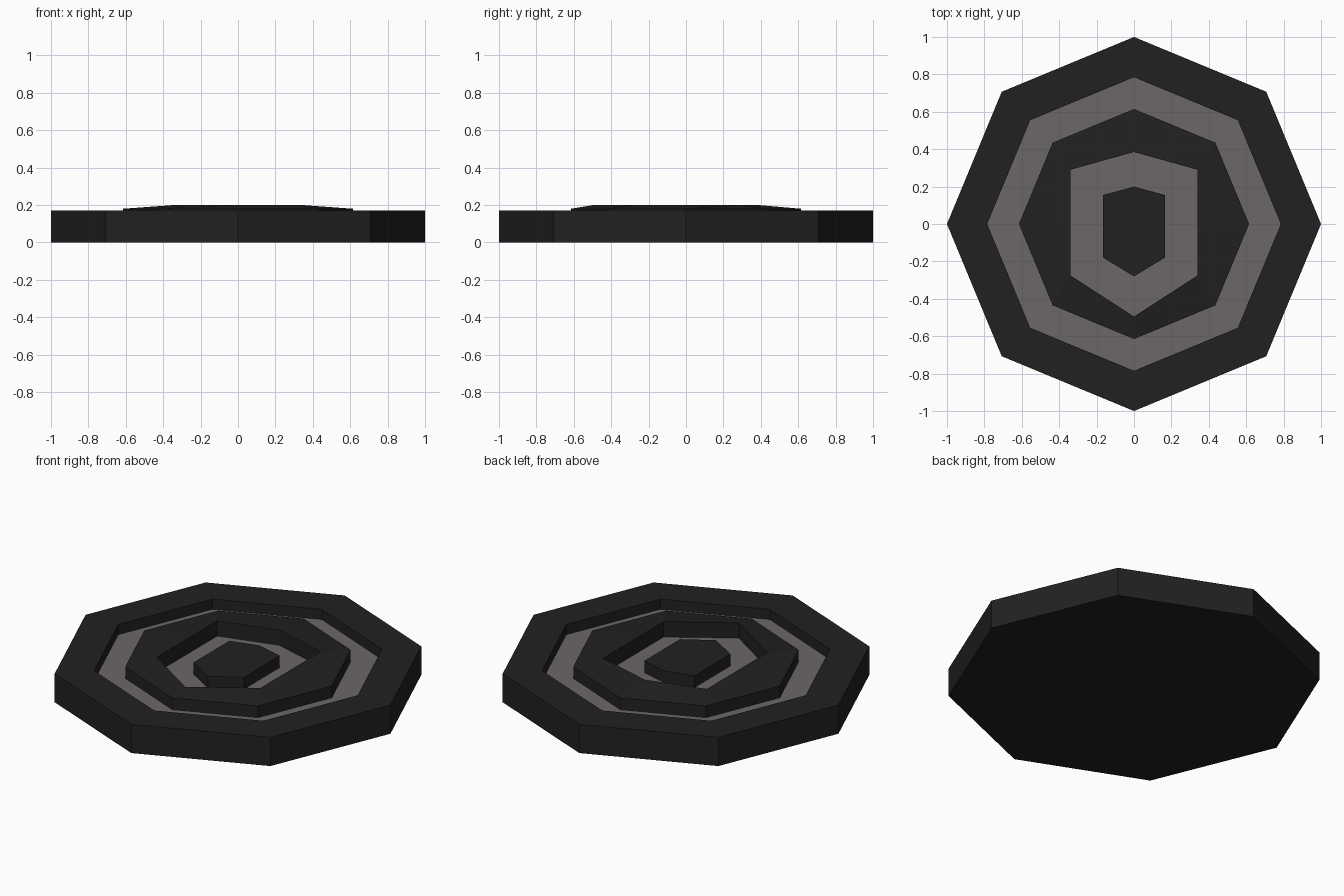
import bpy, bmesh, math

if "Cube" in bpy.data.objects:
    bpy.data.objects.remove(bpy.data.objects["Cube"])


def material(name, rgb):
    m = bpy.data.materials.new(name)
    m.diffuse_color = (*rgb, 1)
    m.use_nodes = True
    m.node_tree.nodes["Principled BSDF"].inputs["Base Color"].default_value = m.diffuse_color
    return m


DARK = material("dark", (0.015, 0.015, 0.015))
GREY = material("warm grey", (0.15, 0.135, 0.135))
FLOOR_Z = 0.11


def octagon(r):
    # counter-clockwise, starting at the back corner
    return [(-r * math.sin(i * math.pi / 4), r * math.cos(i * math.pi / 4)) for i in range(8)]


def shield(w, back, back_side, front_side, front):
    # stretched hexagon with a midpoint on each long side (8 points)
    return [(0, back), (-w, back_side), (-w, 0), (-w, front_side),
            (0, front), (w, front_side), (w, 0), (w, back_side)]


def loft(name, loops, mat, bottom=False, top=False):
    # skin a stack of (outline, z) loops with flat quads
    bm = bmesh.new()
    rings = [[bm.verts.new((x, y, z)) for x, y in pts] for pts, z in loops]
    for a, b in zip(rings, rings[1:]):
        for i in range(len(a)):
            j = (i + 1) % len(a)
            bm.faces.new((a[i], a[j], b[j], b[i]))
    if bottom:
        bm.faces.new(rings[0][::-1])
    if top:
        bm.faces.new(rings[-1])
    mesh = bpy.data.meshes.new(name)
    bm.to_mesh(mesh)
    bm.free()
    mesh.materials.append(mat)
    ob = bpy.data.objects.new(name, mesh)
    bpy.context.collection.objects.link(ob)
    return ob


# Outer body: closed underside, side wall, rim and recess wall
loft("outer_body", [(octagon(1), 0), (octagon(1), 0.17),
                    (octagon(0.785), 0.17), (octagon(0.785), FLOOR_Z)], DARK, bottom=True)

# Grey floor seen in both grooves
loft("groove_floor", [(octagon(0.785), FLOOR_Z)], GREY, top=True)

# Middle ring: octagonal outside, rising slightly to a six-sided opening
opening = shield(0.34, 0.385, 0.29, -0.275, -0.495)
loft("middle_ring", [(octagon(0.615), FLOOR_Z), (octagon(0.615), 0.18),
                     (opening, 0.2), (opening, FLOOR_Z)], DARK)

# Centre button
button = shield(0.165, 0.2, 0.155, -0.18, -0.28)
loft("centre_button", [(button, FLOOR_Z), (button, 0.18)], DARK, top=True)
